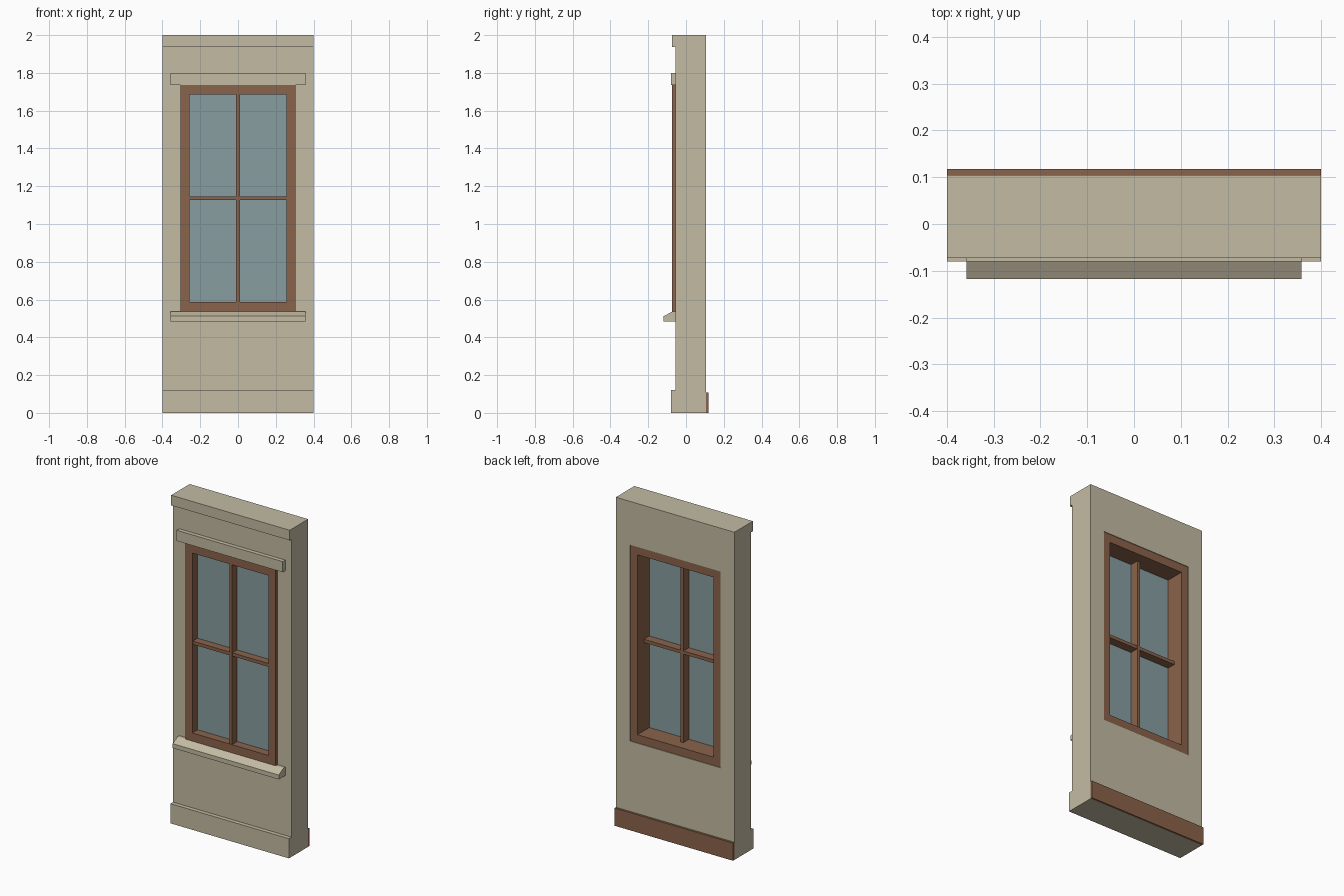
import bpy, bmesh

if "Cube" in bpy.data.objects:
    bpy.data.objects.remove(bpy.data.objects["Cube"])


def srgb(*c):
    return [((v / 255 + 0.055) / 1.055) ** 2.4 for v in c] + [1.0]


def material(name, *c):
    m = bpy.data.materials.new(name)
    m.diffuse_color = srgb(*c)
    m.use_nodes = True
    m.node_tree.nodes["Principled BSDF"].inputs["Base Color"].default_value = m.diffuse_color
    return m


PLASTER = material("beige plaster", 195, 187, 163)
WOOD = material("brown wood", 138, 99, 75)
GLASS = material("blue grey glass", 136, 158, 160)


def prism(name, profile, half_width, mat):
    """Extrude a (y, z) profile along x, symmetric about x = 0."""
    bm = bmesh.new()
    face = bm.faces.new([bm.verts.new((-half_width, y, z)) for y, z in profile])
    ext = bmesh.ops.extrude_face_region(bm, geom=[face])
    verts = [g for g in ext["geom"] if isinstance(g, bmesh.types.BMVert)]
    bmesh.ops.translate(bm, verts=verts, vec=(2 * half_width, 0, 0))
    bmesh.ops.recalc_face_normals(bm, faces=bm.faces)
    mesh = bpy.data.meshes.new(name)
    bm.to_mesh(mesh)
    bm.free()
    mesh.materials.append(mat)
    obj = bpy.data.objects.new(name, mesh)
    bpy.context.collection.objects.link(obj)
    return obj


def box(name, half_width, y0, y1, z0, z1, mat):
    return prism(name, [(y0, z0), (y1, z0), (y1, z1), (y0, z1)], half_width, mat)


def cut(obj, half_width, z0, z1):
    """Cut a rectangular opening right through in y."""
    cutter = box("cutter", half_width, -1, 1, z0, z1, obj.data.materials[0])
    cutter.hide_render = True
    mod = obj.modifiers.new("opening", 'BOOLEAN')
    mod.operation = 'DIFFERENCE'
    mod.solver = 'EXACT'
    mod.object = cutter
    bpy.context.view_layer.objects.active = obj
    bpy.ops.object.modifier_apply(modifier=mod.name)
    bpy.data.objects.remove(cutter)


FRONT, BACK = -0.055, 0.105

# Wall with plinth and top band in one profile
wall = prism("wall", [(-0.08, 0), (BACK, 0), (BACK, 2), (-0.073, 2), (-0.073, 1.938),
                      (FRONT, 1.938), (FRONT, 0.12), (-0.08, 0.12)], 0.4, PLASTER)
cut(wall, 0.305, 0.537, 1.735)

# Outside lintel and sloping sill
box("lintel", 0.358, -0.08, FRONT, 1.735, 1.8, PLASTER)
prism("sill", [(-0.118, 0.485), (FRONT, 0.485), (FRONT, 0.537), (-0.072, 0.537),
               (-0.118, 0.512)], 0.358, PLASTER)

# Inside skirting board
box("skirting", 0.4, BACK, 0.118, 0, 0.108, WOOD)

# Window frame, glazing bars and glass
frame = box("window_frame", 0.305, -0.073, 0.101, 0.537, 1.735, WOOD)
cut(frame, 0.257, 0.587, 1.685)
box("vertical_bar", 0.01, -0.07, 0.04, 0.587, 1.685, WOOD)
box("horizontal_bar", 0.257, -0.069, 0.039, 1.126, 1.146, WOOD)
box("glass", 0.257, -0.022, -0.014, 0.587, 1.685, GLASS)
